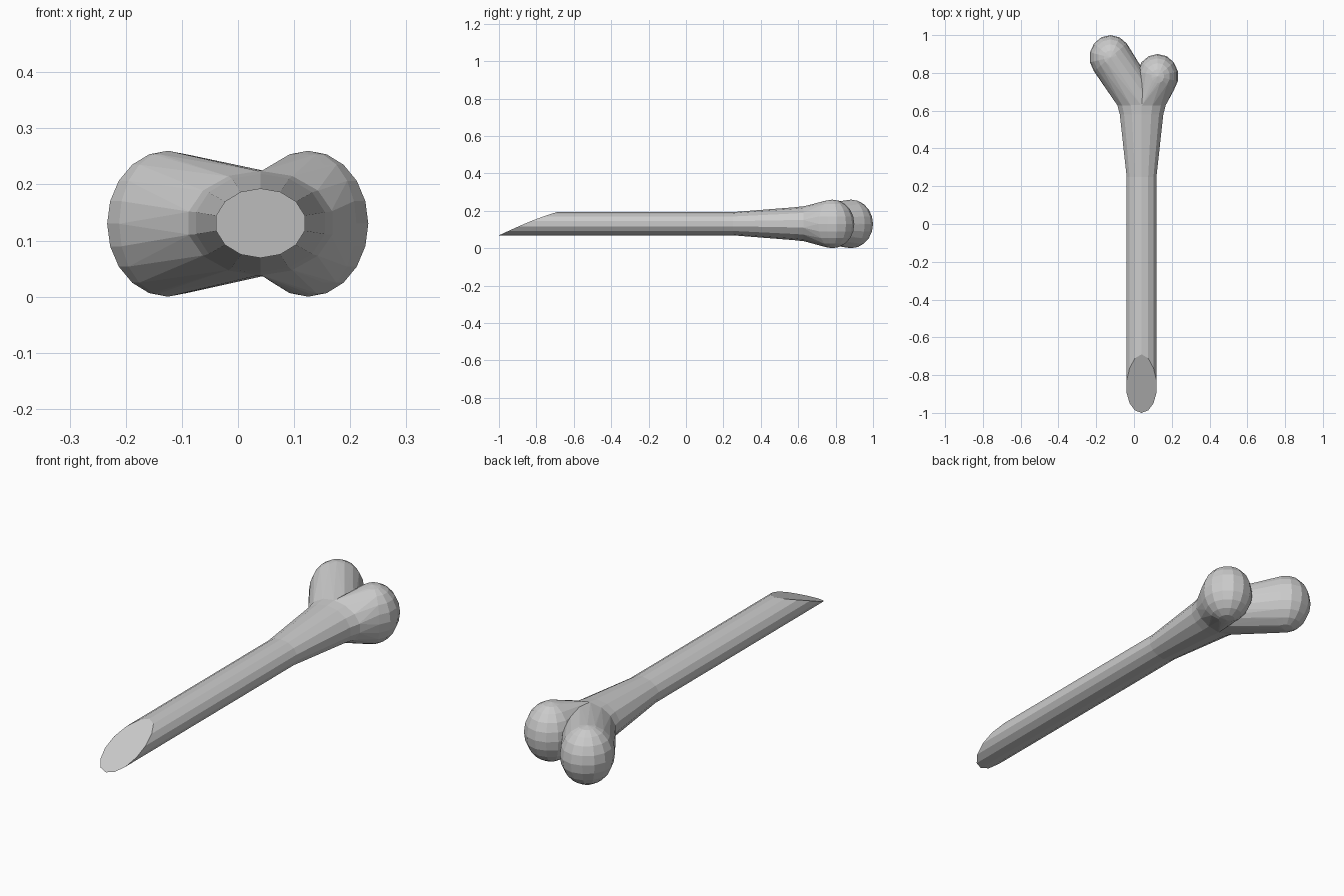
import bpy, bmesh, math
from mathutils import Vector

if "Cube" in bpy.data.objects:
    bpy.data.objects.remove(bpy.data.objects["Cube"])

CX, CZ, SIDES = 0.04, 0.131, 14


def ring(y, rx, rz):
    """Upright oval cross-section with a point at the top."""
    return [Vector((CX + rx * math.sin(2 * math.pi * i / SIDES), y,
                    CZ + rz * math.cos(2 * math.pi * i / SIDES))) for i in range(SIDES)]


def finish(bm, name):
    bmesh.ops.recalc_face_normals(bm, faces=bm.faces)
    mesh = bpy.data.meshes.new(name)
    bm.to_mesh(mesh)
    bm.free()
    obj = bpy.data.objects.new(name, mesh)
    bpy.context.collection.objects.link(obj)
    return obj


def knob(name, centre, radii, base):
    """Faceted ball blended into the end of the shaft."""
    bm = bmesh.new()
    bmesh.ops.create_uvsphere(bm, u_segments=14, v_segments=10, radius=1)
    for v in bm.verts:
        v.co = Vector([c + r * k for c, r, k in zip(centre, radii, v.co)])
    for p in base:
        bm.verts.new(p)
    points = [v.co.copy() for v in bm.verts]
    bm.clear()
    for p in points:
        bm.verts.new(p)
    res = bmesh.ops.convex_hull(bm, input=bm.verts)
    loose = [v for v in bm.verts if not v.link_faces]
    bmesh.ops.delete(bm, geom=loose, context='VERTS')
    return finish(bm, name)


# Shaft: bevelled tip, straight length, flare towards the knobs
tip = ring(0, 0.081, 0.062)
for p in tip:
    t = (p.z - 0.069) / 0.124
    p.y = -1 + 0.27 * t + 0.04 * t ** 4
sections = [tip, ring(0.25, 0.081, 0.062), ring(0.58, 0.118, 0.088), ring(0.635, 0.133, 0.094)]
bm = bmesh.new()
loops = [[bm.verts.new(p) for p in s] for s in sections]
for a, b in zip(loops, loops[1:]):
    for i in range(SIDES):
        j = (i + 1) % SIDES
        bm.faces.new((a[i], a[j], b[j], b[i]))
bm.faces.new(loops[0])
bm.faces.new(loops[-1])
bone = finish(bm, "bone")

# Knobs: long one on the left, short one on the right
base = ring(0.625, 0.129, 0.092)
knobs = [
    knob("left_knob", (-0.125, 0.882, 0.13), (0.111, 0.118, 0.13), base),
    knob("right_knob", (0.125, 0.782, 0.13), (0.11, 0.118, 0.13),
         [p for p in base if p.x > CX - 0.001]),
]

# Merge into a single solid
for k in knobs:
    mod = bone.modifiers.new("join", 'BOOLEAN')
    mod.operation = 'UNION'
    mod.solver = 'EXACT'
    mod.object = k
bpy.context.view_layer.update()
graph = bpy.context.evaluated_depsgraph_get()
merged = bpy.data.meshes.new_from_object(bone.evaluated_get(graph))
bone.modifiers.clear()
bone.data = merged
for k in knobs:
    bpy.data.objects.remove(k)
